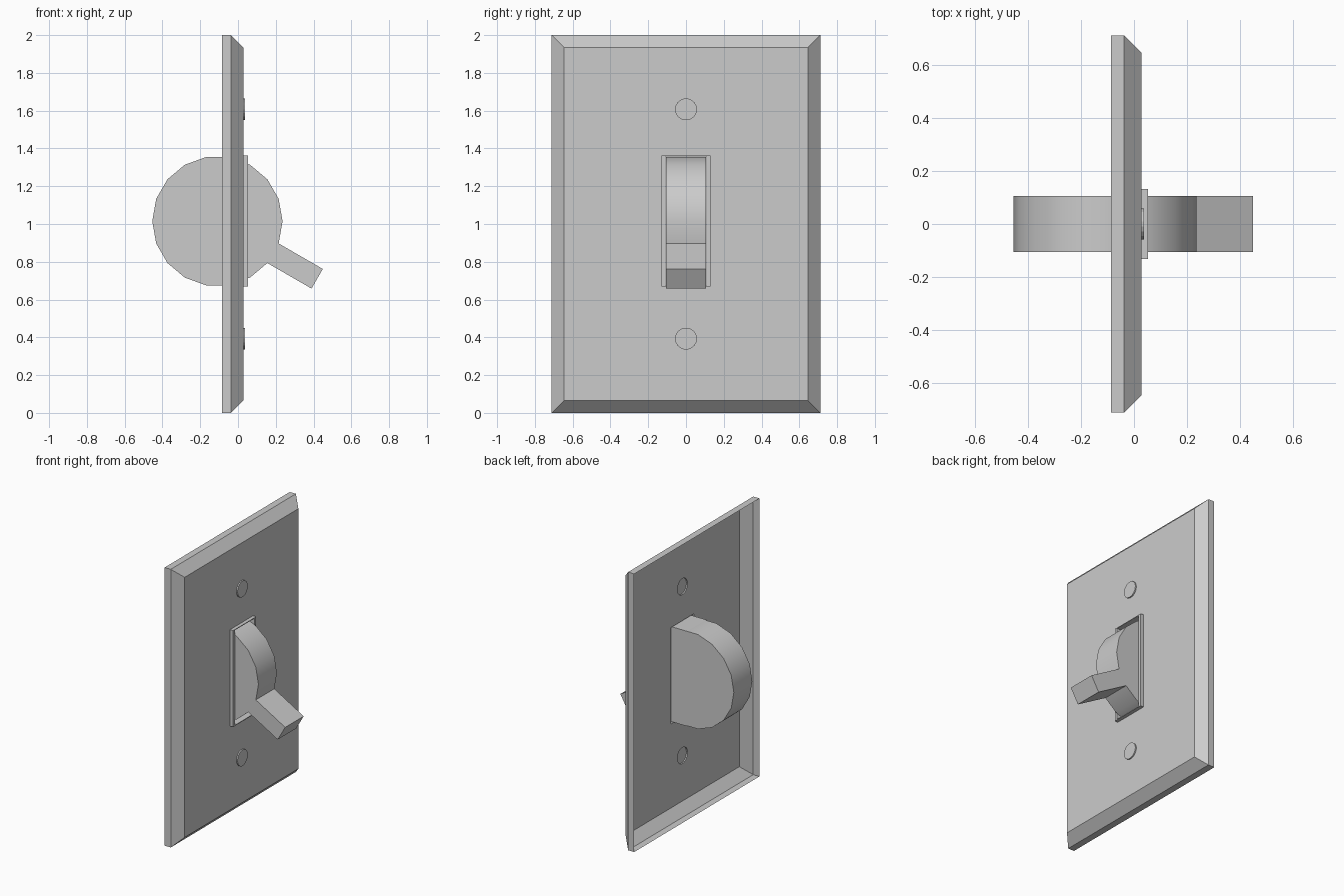
import bpy, bmesh, math
from mathutils import Vector

if "Cube" in bpy.data.objects:
    bpy.data.objects.remove(bpy.data.objects["Cube"])

PLATE_X = 0.028          # front surface of the plate
MID_Z = 1.015            # height of the switch centre
SCREW_Z = (0.393, 1.607)


def rect(bm, x, hy, z0, z1):
    return [bm.verts.new((x, y, z)) for y, z in ((-hy, z0), (hy, z0), (hy, z1), (-hy, z1))]


def circle(bm, x, z, r, n=18):
    return [bm.verts.new((x, r * math.cos(2 * math.pi * i / n), z + r * math.sin(2 * math.pi * i / n)))
            for i in range(n)]


def bridge(bm, a, b):
    n = len(a)
    for i in range(n):
        j = (i + 1) % n
        bm.faces.new((a[i], a[j], b[j], b[i]))


def loop_edges(bm, vs):
    return [bm.edges.get((a, b)) or bm.edges.new((a, b)) for a, b in zip(vs, vs[1:] + vs[:1])]


def finish(bm, name, recalc=False):
    if recalc:
        bmesh.ops.recalc_face_normals(bm, faces=bm.faces[:])
    me = bpy.data.meshes.new(name)
    bm.to_mesh(me)
    bm.free()
    ob = bpy.data.objects.new(name, me)
    bpy.context.collection.objects.link(ob)
    return ob


# Wall plate: thin open-backed shell with bevelled rim and cut-outs
bm = bmesh.new()
rings = [rect(bm, -0.086, 0.711, 0, 2), rect(bm, -0.037, 0.711, 0, 2),
         rect(bm, PLATE_X, 0.646, 0.065, 1.935)]
bridge(bm, rings[0], rings[1])
bridge(bm, rings[1], rings[2])
edges = loop_edges(bm, rings[2]) + loop_edges(bm, rect(bm, PLATE_X, 0.131, 0.669, 1.362))
for z in SCREW_Z:
    edges += loop_edges(bm, circle(bm, PLATE_X, z, 0.058))
front = bmesh.ops.triangle_fill(bm, edges=edges, use_beauty=True, normal=Vector((1, 0, 0)))
for f in front["geom"]:
    if isinstance(f, bmesh.types.BMFace):
        f.normal_update()
        if f.normal.x < 0:
            f.normal_flip()
finish(bm, "wall_plate")

# Screw heads: shallow caps over the plate holes
for name, z in zip(("lower_screw", "upper_screw"), SCREW_Z):
    bm = bmesh.new()
    base, cap = circle(bm, PLATE_X, z, 0.058), circle(bm, PLATE_X + 0.009, z, 0.058)
    bridge(bm, base, cap)
    bm.faces.new(cap)
    finish(bm, name)

# Switch frame: raised lip folding into a sleeve behind the plate
bm = bmesh.new()
rings = [rect(bm, PLATE_X, 0.131, 0.669, 1.362), rect(bm, 0.053, 0.131, 0.669, 1.362),
         rect(bm, 0.053, 0.109, 0.674, 1.357), rect(bm, -0.086, 0.109, 0.674, 1.357)]
for a, b in zip(rings, rings[1:]):
    bridge(bm, a, b)
finish(bm, "switch_frame")

# Toggle: 18-sided drum with one side pulled out into the lever
tilt = Vector((math.cos(math.radians(-30)), math.sin(math.radians(-30)))) * 0.27
profile = []
for i in range(18):
    a = math.radians(20 * i)
    p = Vector((-0.109 + 0.345 * math.cos(a), MID_Z + 0.345 * math.sin(a)))
    if i == 16:
        profile += [p, p + tilt]
    elif i == 17:
        profile += [p + tilt, p]
    else:
        profile.append(p)
bm = bmesh.new()
sides = [[bm.verts.new((p.x, y, p.y)) for p in profile] for y in (-0.105, 0.105)]
bridge(bm, *sides)
for s in sides:
    bm.faces.new(s)
toggle = finish(bm, "toggle", recalc=True)
bpy.context.view_layer.objects.active = toggle
toggle.select_set(True)
bpy.ops.object.shade_smooth_by_angle(angle=math.radians(30))
